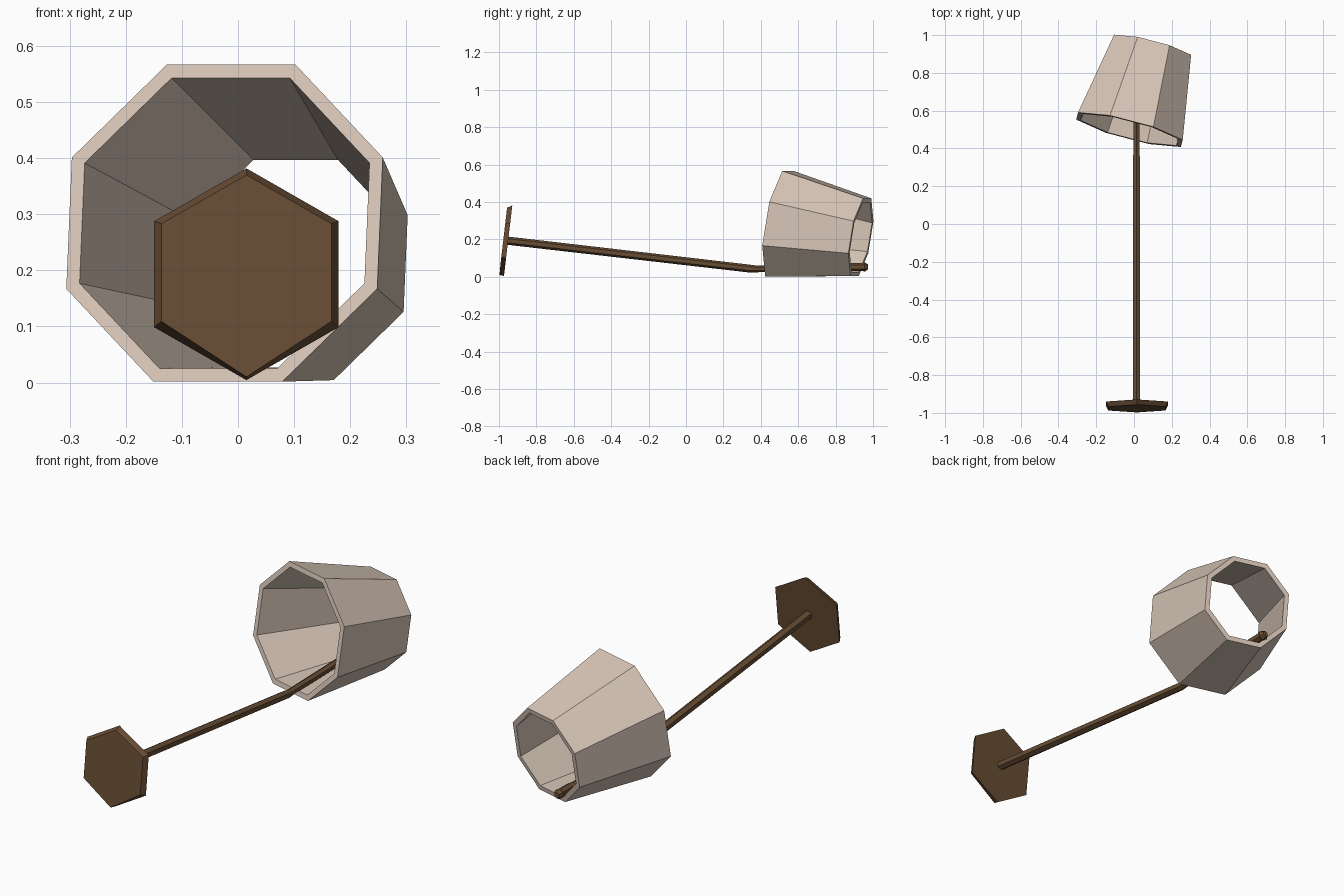
import bpy, bmesh, math
from mathutils import Vector

cube = bpy.data.objects.get("Cube")
if cube:
    bpy.data.objects.remove(cube)


def material(name, rgb):
    m = bpy.data.materials.new(name)
    m.use_nodes = True
    m.diffuse_color = (*rgb, 1)
    m.node_tree.nodes["Principled BSDF"].inputs["Base Color"].default_value = (*rgb, 1)
    return m


wood = material("dark brown wood", (0.136, 0.074, 0.034))
fabric = material("beige fabric", (0.69, 0.57, 0.48))


def loft(name, mat, axis, rings, sides, turn, hollow=False):
    """Skin polygon rings (centre, radius) that all face along axis."""
    axis = Vector(axis).normalized()
    across = Vector((axis.y, -axis.x, 0)).normalized()
    up = across.cross(axis)
    bm = bmesh.new()
    loops = []
    for centre, radius in rings:
        angles = [turn + math.tau * i / sides for i in range(sides)]
        loops.append([bm.verts.new(Vector(centre) + radius * (math.cos(a) * across + math.sin(a) * up))
                      for a in angles])
    pairs = list(zip(loops, loops[1:]))
    if hollow:
        pairs.append((loops[-1], loops[0]))
    else:
        bm.faces.new(loops[0])
        bm.faces.new(loops[-1])
    for a, b in pairs:
        for i in range(sides):
            j = (i + 1) % sides
            bm.faces.new((a[i], a[j], b[j], b[i]))
    bmesh.ops.recalc_face_normals(bm, faces=bm.faces)
    mesh = bpy.data.meshes.new(name)
    bm.to_mesh(mesh)
    bm.free()
    mesh.materials.append(mat)
    obj = bpy.data.objects.new(name, mesh)
    bpy.context.collection.objects.link(obj)
    return obj


point_up = math.pi / 2
X = 0.013  # line of the stand

# Hexagonal foot, tipped on its edge, with a bevelled underside
lean = (0, 1, -0.118)
foot = loft("foot", wood, lean,
            [((X + 0.002, -0.977, 0.196), 0.175), ((X + 0.002, -0.951, 0.193), 0.19)], 6, point_up)
lowest = min(foot.data.vertices[:6], key=lambda v: v.co.z)
lowest.co.z -= 0.012

# Long lower pole
loft("lower_pole", wood, lean,
     [((X, -0.96, 0.194), 0.022), ((X, 0.35, 0.043), 0.021), ((X, 0.39, 0.041), 0.017)], 6, point_up)

# Thinner upper rod with a finial at its end
loft("upper_rod", wood, (0, 1, 0.02),
     [((X, 0.36, 0.042), 0.017), ((X, 0.96, 0.052), 0.019)], 6, point_up)
loft("finial", wood, (0, 1, 0.02),
     [((X, 0.86, 0.052), 0.021), ((X, 0.94, 0.053), 0.021),
      ((X, 0.955, 0.053), 0.025), ((X, 0.973, 0.053), 0.014)], 6, point_up)

# Octagonal tapered shade, open at both ends
wide, narrow = (-0.024, 0.499, 0.284), (0.095, 0.935, 0.212)
loft("shade", fabric, (0.25, 0.955, -0.165),
     [(wide, 0.31), (narrow, 0.228), (narrow, 0.203), (wide, 0.284)], 8, math.pi / 8, hollow=True)
